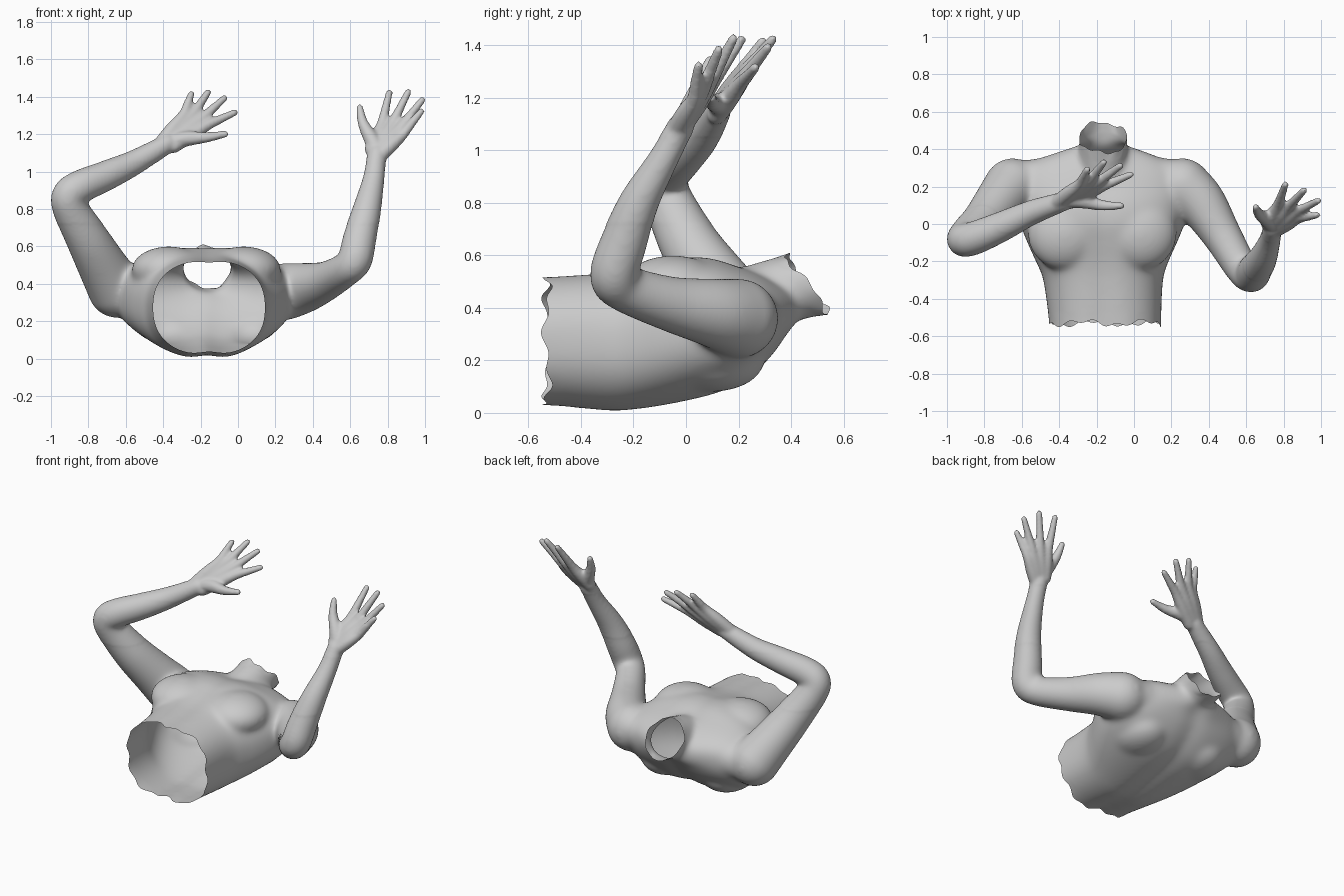
import bpy, bmesh, math
from mathutils import Vector, Matrix

if "Cube" in bpy.data.objects:
    bpy.data.objects.remove(bpy.data.objects["Cube"])

bm = bmesh.new()


def loft(rings):
    """Closed skin over a list of equal-length point rings."""
    vs = [[bm.verts.new(p) for p in r] for r in rings]
    n = len(vs[0])
    for a, b in zip(vs, vs[1:]):
        for i in range(n):
            j = (i + 1) % n
            bm.faces.new((a[i], a[j], b[j], b[i]))
    bm.faces.new(vs[0][::-1])
    bm.faces.new(vs[-1])


def spline(pts, steps=6):
    """Catmull-Rom through tuples of any length."""
    p = [pts[0]] + list(pts) + [pts[-1]]
    out = []
    for k in range(1, len(p) - 2):
        for s in range(steps):
            t = s / steps
            out.append([0.5 * (2 * b + (c - a) * t + (2 * a - 5 * b + 4 * c - d) * t * t
                               + (3 * b - a - 3 * c + d) * t ** 3)
                        for a, b, c, d in zip(*p[k - 1:k + 3])])
    return out + [list(pts[-1])]


def tube(pts, n=20):
    """Round limb through (x, y, z, radius) points with domed ends."""
    sm = spline(pts)
    c = [Vector(q[:3]) for q in sm]
    rad = [q[3] for q in sm]
    tan = [(c[min(i + 1, len(c) - 1)] - c[max(i - 1, 0)]).normalized() for i in range(len(c))]
    side = tan[0].orthogonal().normalized()
    rings = []

    def ring(center, t, r):
        up = t.cross(side)
        rings.append([center + r * (math.cos(a) * side + math.sin(a) * up)
                      for a in (2 * math.pi * i / n for i in range(n))])

    dome = [math.radians(d) for d in (80, 60, 40, 20)]
    for a in dome:
        ring(c[0] - tan[0] * rad[0] * math.sin(a), tan[0], rad[0] * math.cos(a))
    for i in range(len(c)):
        if i:
            side = tan[i - 1].rotation_difference(tan[i]) @ side
        ring(c[i], tan[i], rad[i])
    for a in reversed(dome):
        ring(c[-1] + tan[-1] * rad[-1] * math.sin(a), tan[-1], rad[-1] * math.cos(a))
    loft(rings)


def blob(center, scale):
    m = Matrix.Translation(center) @ Matrix.Diagonal((*scale, 1))
    bmesh.ops.create_uvsphere(bm, u_segments=32, v_segments=20, radius=1, matrix=m)


# Torso: sections along y as (y, centre x, half width, back z, chest z)
sections = [(-.62, -.155, .30, .02, .525), (-.52, -.155, .30, .02, .525),
            (-.3, -.165, .32, 0, .54), (-.2, -.17, .355, .005, .555),
            (-.1, -.17, .40, .02, .578), (0, -.17, .44, .04, .598),
            (.1, -.175, .47, .065, .592), (.2, -.18, .48, .105, .56),
            (.28, -.18, .44, .165, .53), (.34, -.18, .35, .23, .50),
            (.39, -.17, .22, .30, .47), (.43, -.17, .10, .34, .44)]
rings = []
for y, cx, hx, z0, z1 in spline(sections, 4):
    ring = []
    for i in range(64):
        a = 2 * math.pi * i / 64
        co, si = math.cos(a), math.sin(a)
        dx = hx * math.copysign(abs(co) ** .85, co)
        z = (z0 + z1) / 2 + (z1 - z0) / 2 * math.copysign(abs(si) ** .85, si)
        groove = math.exp(-(dx / .06) ** 2)          # spine and breastbone
        z += groove * (.02 if si < 0 else -.012)
        ring.append((cx + dx, y, z))
    rings.append(ring)
loft(rings)

# Chest muscles, shoulder blades and the neck
for s in (-1, 1):
    blob((-.17 + s * .2, -.05, .475), (.2, .2, .125))
    blob((-.17 + s * .22, .1, .2), (.17, .2, .12))
    tube([(-.165 + s * .03, .38, .42, .085), (-.17 + s * .2, .27, .38, .11),
          (-.17 + s * .42, .22, .36, .12)])
tube([(-.165, .18, .40, .14), (-.165, .34, .46, .128), (-.165, .48, .495, .13), (-.165, .66, .53, .135)], 32)

# Arms, shoulder to wrist
tube([(.26, .2, .36, .155), (.36, .11, .38, .135), (.47, -.06, .415, .107),
      (.575, -.235, .475, .092), (.625, -.275, .525, .094), (.65, -.24, .64, .092),
      (.69, -.18, .8, .077), (.725, -.09, .96, .059), (.742, -.02, 1.09, .052)])
tube([(-.65, .2, .37, .155), (-.71, .13, .47, .138), (-.8, .02, .63, .118),
      (-.89, -.06, .79, .098), (-.905, -.085, .87, .092), (-.84, -.07, .92, .09),
      (-.7, -.01, .98, .081), (-.55, .06, 1.05, .067), (-.38, .12, 1.148, .052)])


def hand(wrist, fingers, thumb):
    """Fingers are (knuckle, tip) pairs; each tube also fills its strip of palm."""
    w = Vector(wrist)
    mid = sum((Vector(k) for k, _ in fingers), Vector()) / 4
    for k, t in fingers:
        k, t = Vector(k), Vector(t)
        root = w + (k - mid) * .45
        palm = root.lerp(k, .5)
        end = t - (t - k).normalized() * .017
        tube([(*root, .04), (*palm, .038), (*k, .029), (*k.lerp(end, .5), .0235), (*end, .019)], 14)
    tube([(*w, .04)] + [(*p, r) for p, r in zip(thumb, (.042, .029, .019))], 14)


hand((.745, -.01, 1.11),
     [((.77, .1, 1.255), (.812, .22, 1.435)), ((.825, .09, 1.255), (.917, .188, 1.44)),
      ((.868, .065, 1.235), (.995, .13, 1.395)), ((.878, .03, 1.195), (.99, .05, 1.335))],
     [(.715, .02, 1.17), (.668, .055, 1.26), (.651, .09, 1.342)])
hand((-.37, .125, 1.155),
     [((-.29, .215, 1.305), (-.245, .30, 1.428)), ((-.237, .235, 1.31), (-.153, .34, 1.435)),
      ((-.185, .23, 1.29), (-.062, .32, 1.402)), ((-.16, .205, 1.25), (-.003, .27, 1.322))],
     [(-.28, .125, 1.175), (-.17, .1, 1.183), (-.067, .097, 1.2)])

# Fuse every part into one skin
bmesh.ops.recalc_face_normals(bm, faces=bm.faces)
mesh = bpy.data.meshes.new("torso_and_arms")
bm.to_mesh(mesh)
bm.free()
body = bpy.data.objects.new("torso_and_arms", mesh)
bpy.context.collection.objects.link(body)
mod = body.modifiers.new("fuse", 'REMESH')
mod.mode = 'VOXEL'
mod.voxel_size = .0095
fused = bpy.data.meshes.new_from_object(body.evaluated_get(bpy.context.evaluated_depsgraph_get()))
body.modifiers.clear()
body.data = fused

# Soften the joins, more on the torso than on the hands
bm = bmesh.new()
bm.from_mesh(fused)
for i in range(30):
    vs = [v for v in bm.verts if i < 4 or v.co.z < .72 or (i < 12 and v.co.z < 1.05)]
    bmesh.ops.smooth_vert(bm, verts=vs, factor=.5, use_axis_x=True, use_axis_y=True, use_axis_z=True)


# Open the waist and the neck
def cut(faces, point, normal):
    geom = set(faces)
    for f in faces:
        geom.update(f.edges)
        geom.update(f.verts)
    bmesh.ops.bisect_plane(bm, geom=list(geom), plane_co=point, plane_no=normal, clear_outer=True)


neck_at, neck_dir = Vector((-.165, .462, .49)), Vector((0, .81, .59)).normalized()
cut([f for f in bm.faces if f.calc_center_median().y < -.4 and f.calc_center_median().z < .7],
    (0, -.53, 0), (0, -1, 0))
cut([f for f in bm.faces if abs(f.calc_center_median().x + .165) < .25
     and f.calc_center_median().z < .75 and f.calc_center_median().y > .2], neck_at, neck_dir)

# Ragged rims
for v in bm.verts:
    a = math.atan2(v.co.z - .27, v.co.x + .155)
    if v.co.y < -.47:
        v.co.y -= (-.47 - v.co.y) / .06 * (.012 * math.sin(5 * a + 1) + .01 * math.sin(13 * a))
    d = (v.co - neck_at).dot(neck_dir)
    if d > -.05 and v.co.z < .7 and abs(v.co.x + .165) < .2 and v.co.y > .25:
        b = math.atan2(v.co.z - .49, v.co.x + .165)
        v.co += neck_dir * (d + .05) / .05 * (.012 * math.sin(3 * b + 2) + .006 * math.sin(8 * b))
bm.to_mesh(fused)
bm.free()
fused.name = "torso_and_arms"
for p in fused.polygons:
    p.use_smooth = True
